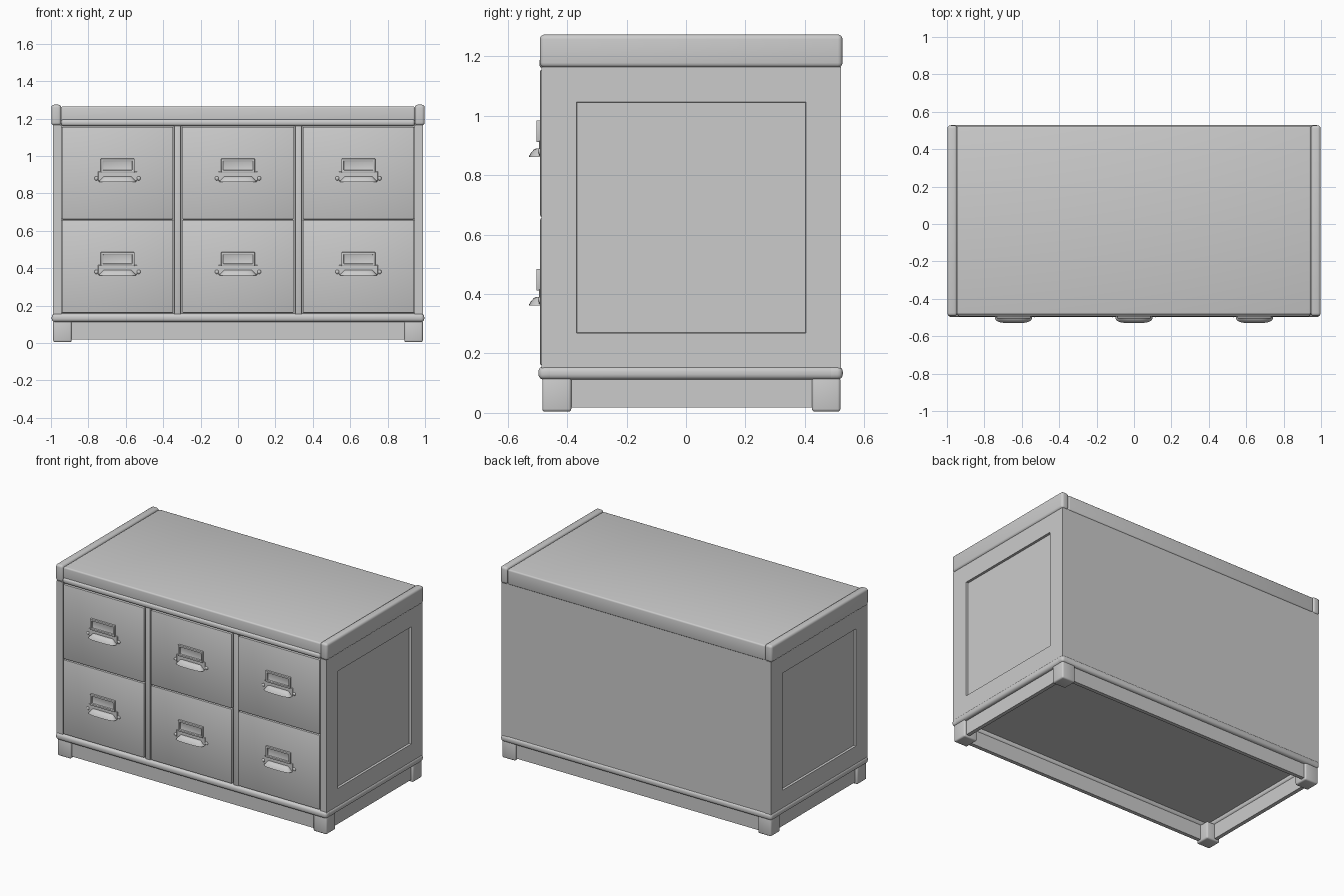
import bpy, bmesh, math
from mathutils import Vector

if "Cube" in bpy.data.objects:
    bpy.data.objects.remove(bpy.data.objects["Cube"])

grey = bpy.data.materials.new("cabinet_grey")
grey.diffuse_color = (0.6, 0.6, 0.6, 1)
grey.use_nodes = True
grey.node_tree.nodes["Principled BSDF"].inputs["Base Color"].default_value = grey.diffuse_color


def finish(name, bm, bevel=0.0, segments=3):
    bmesh.ops.recalc_face_normals(bm, faces=bm.faces)
    mesh = bpy.data.meshes.new(name)
    bm.to_mesh(mesh)
    bm.free()
    ob = bpy.data.objects.new(name, mesh)
    bpy.context.collection.objects.link(ob)
    mesh.materials.append(grey)
    bpy.ops.object.select_all(action='DESELECT')
    ob.select_set(True)
    bpy.context.view_layer.objects.active = ob
    if bevel:
        mod = ob.modifiers.new("rounded_edges", 'BEVEL')
        mod.width = bevel
        mod.segments = segments
        mod.limit_method = 'ANGLE'
        bpy.ops.object.modifier_apply(modifier=mod.name)
    bpy.ops.object.shade_smooth_by_angle(angle=math.radians(35))
    return ob


def cube(bm, x, y, z):
    """Box between the given (min, max) ranges."""
    verts = bmesh.ops.create_cube(bm, size=1)["verts"]
    for v in verts:
        v.co = Vector([(r[0] + r[1]) / 2 + c * (r[1] - r[0]) for r, c in zip((x, y, z), v.co)])
    return verts


def box(name, x, y, z, bevel=0.0, segments=3):
    bm = bmesh.new()
    cube(bm, x, y, z)
    return finish(name, bm, bevel, segments)


def span(side, a, b):
    return tuple(sorted((side * a, side * b)))


# Carcass core behind the drawers, with flush back
box("carcass", (-0.96, 0.96), (-0.465, 0.52), (0.14, 1.17))

for s, label in ((-1, "left"), (1, "right")):
    # Side board with a recessed centre panel
    bm = bmesh.new()
    cube(bm, span(s, 0.945, 0.99), (-0.487, 0.522), (0.15, 1.165))
    outer = max(bm.faces, key=lambda f: f.calc_center_median().x * s)
    bmesh.ops.inset_individual(bm, faces=[outer], thickness=0.168)
    bmesh.ops.inset_individual(bm, faces=[outer], thickness=0.002, depth=-0.015)
    finish(label + "_side", bm)
    # Raised end cap of the top, rounded underneath
    box(label + "_top_cap", span(s, 0.945, 0.998), (-0.492, 0.527), (1.163, 1.274), 0.016, 4)
    # Divider between drawer columns
    box(label + "_divider", span(s, 0.305, 0.342), (-0.485, -0.45), (0.15, 1.165), 0.004, 2)

# Top board with a bead below its front edge
box("top_board", (-0.946, 0.946), (-0.484, 0.525), (1.165, 1.265), 0.01)
box("top_front_bead", (-0.945, 0.945), (-0.494, -0.46), (1.16, 1.196), 0.014, 4)

# Base moulding ring, plinth rails and feet
for y, label in (((-0.497, -0.44), "front"), ((0.47, 0.528), "back")):
    box(label + "_base_moulding", (-0.996, 0.996), y, (0.112, 0.157), 0.018, 4)
for y, label in (((-0.472, -0.447), "front"), ((0.483, 0.508), "back")):
    box(label + "_plinth_rail", (-0.92, 0.92), y, (0.018, 0.118))
for s, label in ((-1, "left"), (1, "right")):
    box(label + "_base_moulding", span(s, 0.94, 0.996), (-0.497, 0.528), (0.112, 0.157), 0.018, 4)
    box(label + "_plinth_rail", span(s, 0.947, 0.972), (-0.42, 0.45), (0.018, 0.118))
    for y, end in (((-0.484, -0.386), "front"), ((0.424, 0.52), "back")):
        box(f"{label}_{end}_foot", span(s, 0.89, 0.988), y, (0.004, 0.12), 0.01)


def cup_pull(cx, cz):
    """Hooded pull: scaled half-outline rings flaring from top to rim, open below."""
    bm = bmesh.new()
    rings = []
    # half width, depth, height of each ring; the last two form the hollow
    for hw, depth, z in ((0.07, 0.012, 0.03), (0.078, 0.022, 0.026), (0.086, 0.031, 0.016),
                         (0.097, 0.038, 0.005), (0.1, 0.04, 0.0), (0.094, 0.035, 0.0),
                         (0.072, 0.014, 0.02)):
        ring = []
        for i in range(17):
            a = math.pi * i / 16
            c, t = math.cos(a), math.sin(a)
            px = math.copysign(abs(c) ** 0.6, c) * hw
            ring.append(bm.verts.new((cx + px, -0.49 - depth * abs(t) ** 0.6, cz + z)))
        rings.append(ring)
    for r0, r1 in zip(rings, rings[1:]):
        for i in range(16):
            bm.faces.new((r0[i], r0[i + 1], r1[i + 1], r1[i]))
    bm.faces.new(rings[0])
    bm.faces.new(rings[-1])
    return finish("cup_pull", bm)


def label_holder(cx, cz):
    """Bevelled plate with a sunken card window."""
    bm = bmesh.new()
    cube(bm, (cx - 0.09, cx + 0.09), (-0.504, -0.485), (cz, cz + 0.073))
    front = min(bm.faces, key=lambda f: f.calc_center_median().y)
    bmesh.ops.inset_individual(bm, faces=[front], thickness=0.016)
    bmesh.ops.inset_individual(bm, faces=[front], thickness=0.002, depth=-0.01)
    finish("label_holder", bm, 0.002, 2)


# Drawers with label holder, pull and screws
for cx in (-0.644, 0.0, 0.644):
    for z0 in (0.161, 0.661):
        hw = 0.297
        box("drawer_front", (cx - hw, cx + hw), (-0.491, -0.45), (z0, z0 + 0.494), 0.004, 2)
        label_holder(cx, z0 + 0.251)
        cup_pull(cx, z0 + 0.2)
        box("pull_back_plate", (cx - 0.105, cx + 0.105), (-0.495, -0.487),
            (z0 + 0.205, z0 + 0.255), 0.002, 1)
        for s in (-1, 1):
            sx = cx + s * 0.113
            bm = bmesh.new()
            bmesh.ops.create_uvsphere(bm, u_segments=12, v_segments=8, radius=0.011)
            for v in bm.verts:
                v.co = Vector((v.co.x + sx, v.co.y * 0.7 - 0.491, v.co.z + z0 + 0.219))
            finish("pull_screw", bm)
